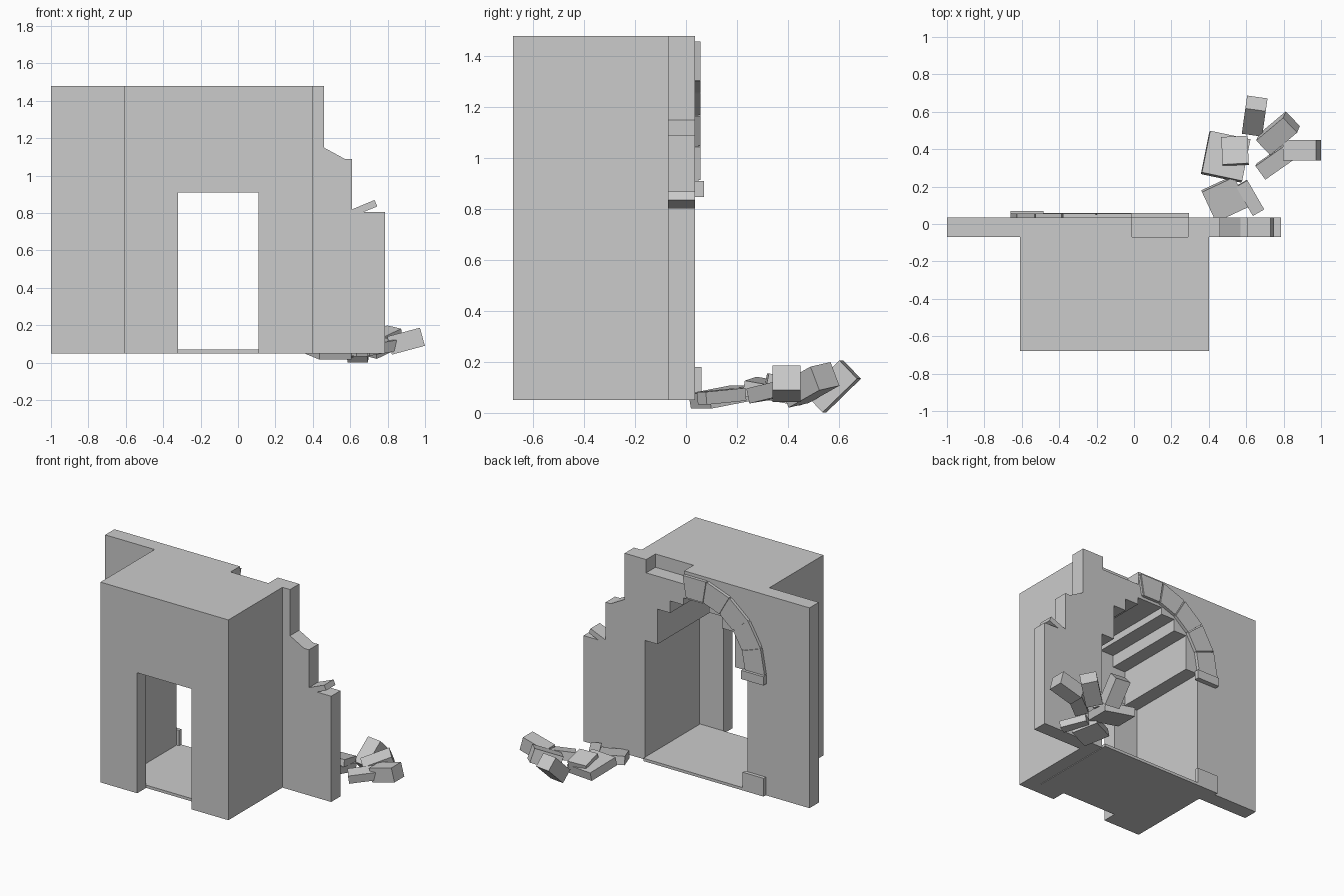
import bpy, bmesh, math
from mathutils import Matrix, Euler

if "Cube" in bpy.data.objects:
    bpy.data.objects.remove(bpy.data.objects["Cube"])

stone = bpy.data.materials.new("grey_stone")
stone.diffuse_color = (0.6, 0.6, 0.6, 1)
stone.use_nodes = True
stone.node_tree.nodes["Principled BSDF"].inputs["Base Color"].default_value = stone.diffuse_color


def finish(name, bm):
    bmesh.ops.recalc_face_normals(bm, faces=bm.faces)
    me = bpy.data.meshes.new(name)
    bm.to_mesh(me)
    bm.free()
    me.materials.append(stone)
    ob = bpy.data.objects.new(name, me)
    bpy.context.collection.objects.link(ob)
    return ob


def prism(name, pts, y0, y1):
    """Extrude an x-z outline from y0 to y1."""
    bm = bmesh.new()
    f = bm.faces.new([bm.verts.new((x, y0, z)) for x, z in pts])
    r = bmesh.ops.extrude_face_region(bm, geom=[f])
    vs = [g for g in r["geom"] if isinstance(g, bmesh.types.BMVert)]
    bmesh.ops.translate(bm, verts=vs, vec=(0, y1 - y0, 0))
    return finish(name, bm)


def box(name, x0, x1, y0, y1, z0, z1):
    return prism(name, [(x0, z0), (x1, z0), (x1, z1), (x0, z1)], y0, y1)


def block(name, loc, size, rot):
    """Loose stone, rotated in degrees."""
    bm = bmesh.new()
    m = (Matrix.Translation(loc)
         @ Euler([math.radians(a) for a in rot]).to_matrix().to_4x4()
         @ Matrix.Diagonal((*size, 1)))
    bmesh.ops.create_cube(bm, size=1, matrix=m)
    return finish(name, bm)


BASE, TOP, CX, SPRING = 0.05, 1.48, -0.105, 0.91

# Stepped vault outline, mirrored about the passage centre
half = [(0.405, BASE), (0.405, 0.9), (0.305, 0.9), (0.305, 1.15),
        (0.205, 1.15), (0.205, 1.235), (0.1, 1.235), (0.1, 1.285)]
vault = [(CX - d, z) for d, z in half] + [(CX + d, z) for d, z in reversed(half)]

# Ruined rear wall with broken right end and a gap in its top
broken_end = [(0.785, BASE), (0.785, 0.805), (0.67, 0.805), (0.745, 0.835),
              (0.73, 0.87), (0.61, 0.82), (0.61, 1.09), (0.57, 1.09),
              (0.46, 1.15), (0.46, TOP), (0.29, TOP), (0.29, 1.385),
              (-0.01, 1.385), (-0.01, TOP), (-1, TOP)]
prism("ruined_wall", [(-1, BASE)] + vault + broken_end, -0.07, 0.035)

# Gatehouse body with the vaulted passage
prism("gatehouse_body", [(-0.61, BASE)] + vault
      + [(0.4, BASE), (0.4, TOP), (-0.61, TOP)], -0.58, -0.07)

# Front wall with square doorway
prism("front_wall", [(-0.61, BASE), (-0.32, BASE), (-0.32, 0.91), (0.11, 0.91),
                     (0.11, BASE), (0.4, BASE), (0.4, TOP), (-0.61, TOP)], -0.68, -0.58)

# Passage floor
box("passage_floor", -0.51, 0.295, -0.58, 0.06, BASE, 0.07)

# Surviving arch stones, impost and plinth
for i in range(5):
    a0 = math.radians(180 - 20 * i - 0.5)
    a1 = math.radians(160 - 20 * i + 0.5)
    pts = [(CX + r * math.cos(a), SPRING + r * math.sin(a))
           for r, a in ((0.4, a0), (0.555, a0), (0.555, a1), (0.4, a1))]
    prism(f"arch_stone_{i + 1}", pts, 0.035, 0.057)
# thin backing that closes the joints
arc = [math.radians(180 - 20 * i) for i in range(6)]
prism("arch_backing",
      [(CX + 0.405 * math.cos(a), SPRING + 0.405 * math.sin(a)) for a in arc]
      + [(CX + 0.548 * math.cos(a), SPRING + 0.548 * math.sin(a)) for a in reversed(arc)],
      0.035, 0.05)
box("impost", -0.66, -0.485, 0.035, 0.07, 0.848, 0.91)
box("plinth", -0.655, -0.49, 0.035, 0.06, BASE, 0.18)

# Fallen rubble: location, size, rotation
rubble = [
    ((0.645, 0.577, 0.104), (0.11, 0.19, 0.10), (44, 0, -8)),
    ((0.77, 0.485, 0.11), (0.20, 0.11, 0.10), (10, -20, 40)),
    ((0.898, 0.395, 0.115), (0.182, 0.11, 0.10), (0, -15, 0)),
    ((0.75, 0.33, 0.085), (0.18, 0.09, 0.06), (8, -8, 35)),
    ((0.49, 0.36, 0.085), (0.22, 0.23, 0.06), (-10, 4, -12)),
    ((0.54, 0.39, 0.115), (0.14, 0.15, 0.05), (-12, 0, 3)),
    ((0.485, 0.135, 0.062), (0.19, 0.18, 0.06), (10, 0, 25)),
    ((0.62, 0.14, 0.065), (0.07, 0.18, 0.05), (5, 0, 30)),
]
for i, (loc, size, rot) in enumerate(rubble):
    block(f"rubble_{i + 1}", loc, size, rot)
